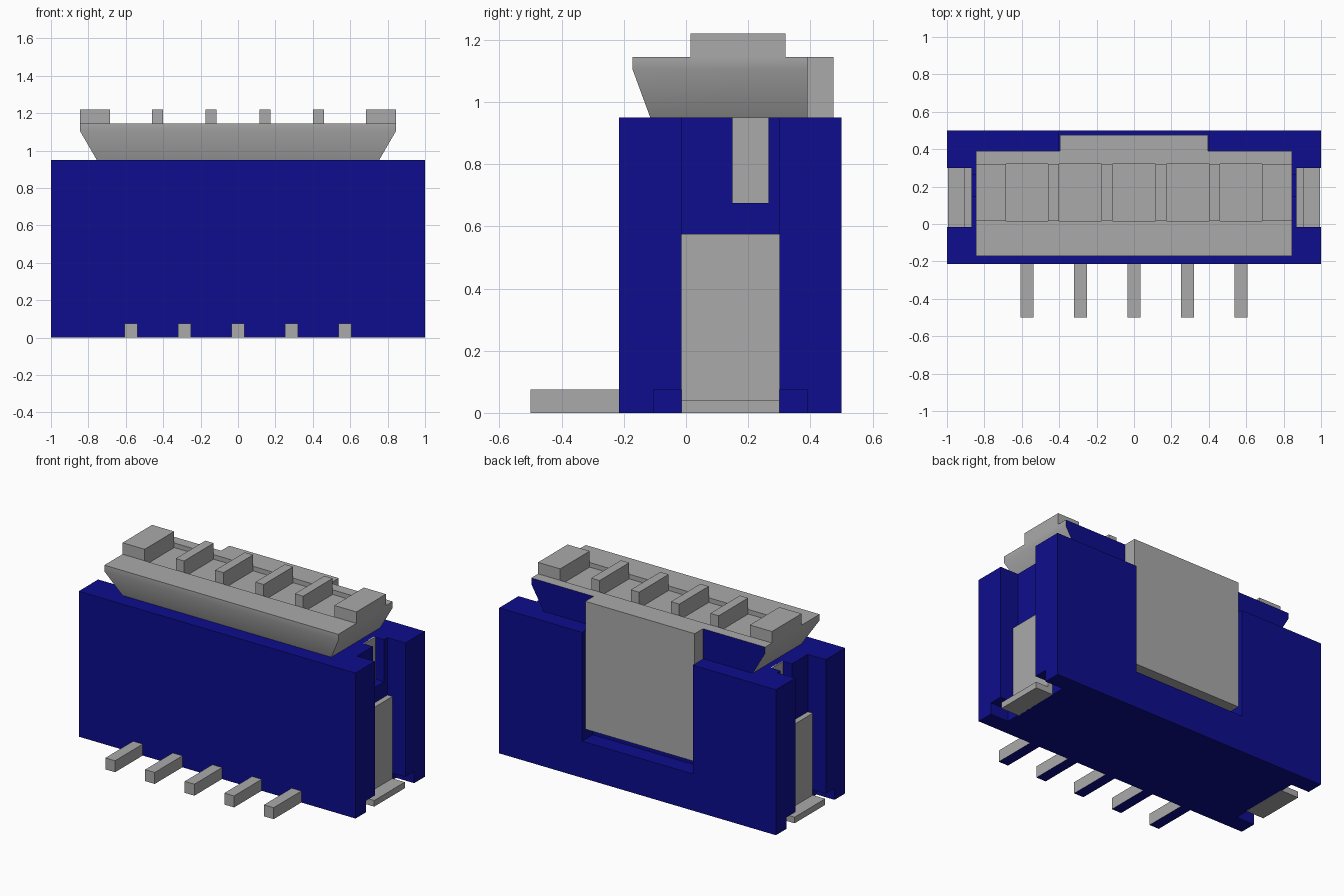
import bpy, bmesh, math

if "Cube" in bpy.data.objects:
    bpy.data.objects.remove(bpy.data.objects["Cube"], do_unlink=True)


def material(name, rgb):
    m = bpy.data.materials.new(name)
    m.use_nodes = True
    m.diffuse_color = (*rgb, 1)
    node = next(n for n in m.node_tree.nodes if n.type == 'BSDF_PRINCIPLED')
    node.inputs["Base Color"].default_value = (*rgb, 1)
    node.inputs["Roughness"].default_value = 0.6
    return m


BLUE = material("blue plastic", (0.004, 0.004, 0.27))
GREY = material("light grey metal", (0.40, 0.40, 0.40))


def loft(name, rings, mats):
    """Closed solid through rectangles given as (x0, x1, y0, y1, z)."""
    bm = bmesh.new()
    loops = [[bm.verts.new(p) for p in ((x0, y0, z), (x1, y0, z), (x1, y1, z), (x0, y1, z))]
             for x0, x1, y0, y1, z in rings]
    bm.faces.new(loops[0][::-1])
    bm.faces.new(loops[-1])
    for a, b in zip(loops, loops[1:]):
        for i in range(4):
            j = (i + 1) % 4
            bm.faces.new((a[i], a[j], b[j], b[i]))
    me = bpy.data.meshes.new(name)
    bm.to_mesh(me)
    bm.free()
    for m in mats:
        me.materials.append(m)
    ob = bpy.data.objects.new(name, me)
    bpy.context.collection.objects.link(ob)
    return ob


def box(name, x, y, z, *mats):
    x, y = sorted(x), sorted(y)
    return loft(name, [(*x, *y, z[0]), (*x, *y, z[1])], mats)


def cut(ob, *ranges):
    """Subtract a box from an object, then discard the cutter."""
    cutter = box("cutter", *ranges)
    cutter.hide_render = True
    mod = ob.modifiers.new("cut", 'BOOLEAN')
    mod.operation = 'DIFFERENCE'
    mod.solver = 'EXACT'
    mod.object = cutter
    bpy.context.view_layer.objects.active = ob
    bpy.ops.object.modifier_apply(modifier=mod.name)
    bpy.data.objects.remove(cutter, do_unlink=True)


# Housing with side channels, foot recesses, upper notches and a rear recess
housing = box("housing", (-1, 1), (-0.215, 0.5), (0, 0.95), BLUE)
for s in (-1, 1):
    cut(housing, (s * 0.87, s * 1.1), (-0.015, 0.30), (-0.1, 1.1))
    cut(housing, (s * 0.87, s * 1.1), (-0.105, 0.39), (-0.1, 0.075))
    cut(housing, (s * 0.80, s * 0.90), (0.15, 0.265), (0.675, 1.1))
cut(housing, (-0.40, 0.40), (0.39, 0.6), (0.24, 1.1))

# Side solder tabs: upright plate, foot, and the metal seen in the notch
for side, s in (("left", 1), ("right", -1)):
    box(side + "_tab_plate", (s * 0.865, s * 0.905), (-0.015, 0.30), (0.04, 0.575), GREY)
    box(side + "_tab_foot", (s * 0.865, s * 0.995), (-0.015, 0.30), (0, 0.04), GREY)
    box(side + "_notch_insert", (s * 0.795, s * 0.807), (0.15, 0.265), (0.675, 0.95), GREY)

# Tapered cover with shallow pockets between the ribs
cover = loft("cover", [(-0.755, 0.755, -0.115, 0.39, 0.95),
                       (-0.845, 0.845, -0.172, 0.39, 1.105),
                       (-0.845, 0.845, -0.172, 0.39, 1.145)], (GREY, BLUE))
ribs = [(-0.845, -0.685), (-0.46, -0.40), (-0.175, -0.115),
        (0.115, 0.175), (0.40, 0.46), (0.685, 0.845)]
for a, b in zip(ribs, ribs[1:]):
    cut(cover, (a[1], b[0]), (0.015, 0.32), (1.115, 1.3))
for p in cover.data.polygons:
    p.material_index = 1 if p.normal.y > 0.9 and p.center.y > 0.38 else 0
bpy.ops.object.select_all(action='DESELECT')
cover.select_set(True)
bpy.context.view_layer.objects.active = cover
bpy.ops.object.shade_smooth_by_angle(angle=math.radians(35))

# Raised ribs and end blocks, and the rear tongue
for i, r in enumerate(ribs):
    box(f"cover_rib_{i + 1}", r, (0.015, 0.32), (1.145, 1.22), GREY)
box("rear_tongue", (-0.395, 0.395), (0.39, 0.475), (0.31, 1.145), GREY)

# Contact pins with blue undersides
for i in range(5):
    x = (i - 2) * 0.2865
    pin = box(f"contact_pin_{i + 1}", (x - 0.035, x + 0.035), (-0.5, -0.215), (0, 0.075), GREY, BLUE)
    for p in pin.data.polygons:
        p.material_index = 1 if p.normal.z < -0.9 else 0
